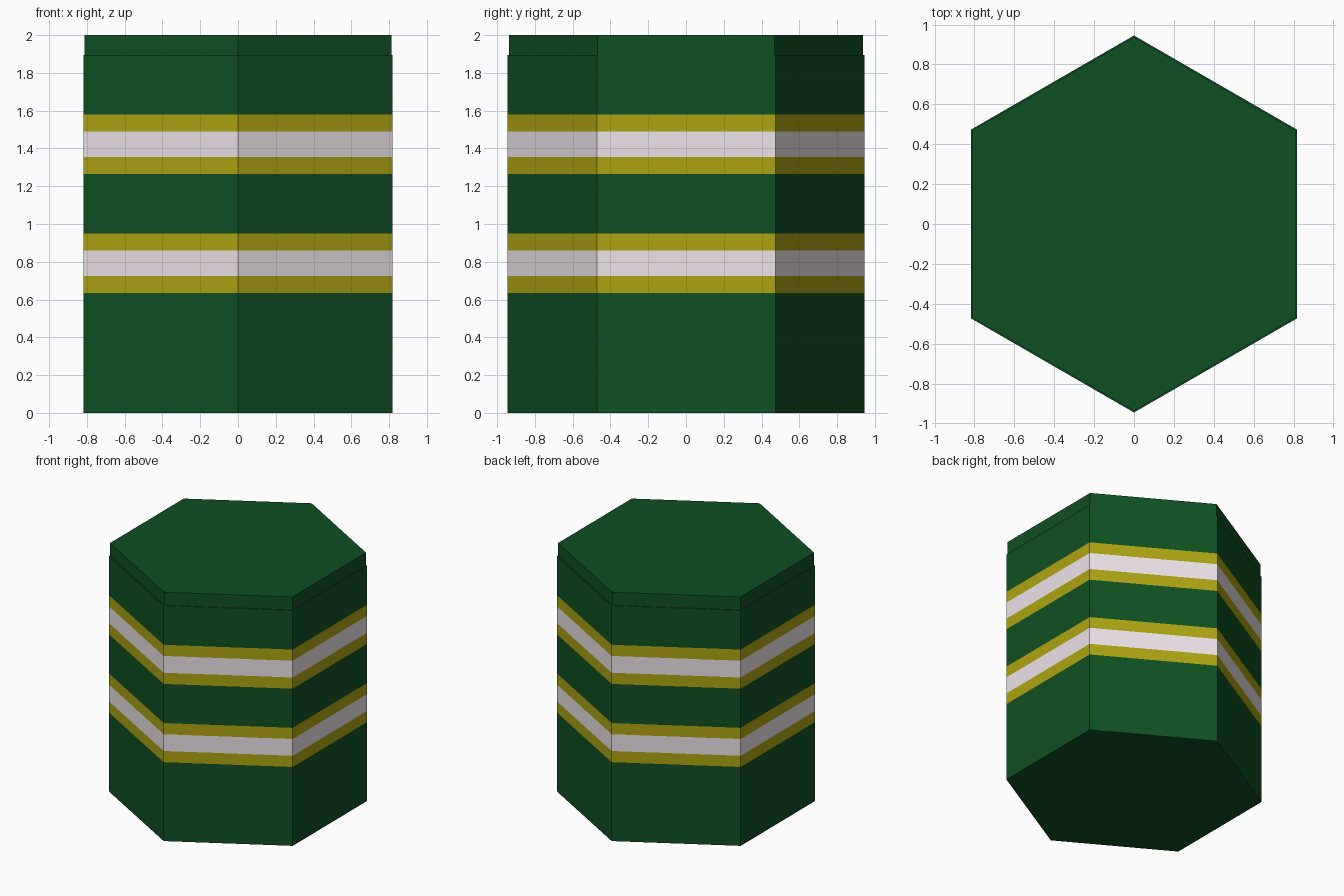
import bpy, bmesh
from math import sin, cos, pi

if "Cube" in bpy.data.objects:
    bpy.data.objects.remove(bpy.data.objects["Cube"])


def material(name, color):
    m = bpy.data.materials.new(name)
    m.diffuse_color = (*color, 1)
    m.use_nodes = True
    m.node_tree.nodes["Principled BSDF"].inputs["Base Color"].default_value = m.diffuse_color
    return m


GREEN = material("green", (0.005, 0.08, 0.016))
YELLOW = material("yellow", (0.42, 0.37, 0.006))
WHITE = material("white", (0.85, 0.77, 0.81))


def hex_stack(name, radius, levels, mats, order):
    """Hexagonal column split at the given heights, one material per layer."""
    bm = bmesh.new()
    rings = [[bm.verts.new((radius * sin(k * pi / 3), -radius * cos(k * pi / 3), z))
              for k in range(6)] for z in levels]
    for lo, hi, idx in zip(rings, rings[1:], order):
        for k in range(6):
            n = (k + 1) % 6
            bm.faces.new((lo[k], lo[n], hi[n], hi[k])).material_index = idx
    bm.faces.new(rings[0][::-1])
    bm.faces.new(rings[-1])
    mesh = bpy.data.meshes.new(name)
    bm.to_mesh(mesh)
    bm.free()
    for m in mats:
        mesh.materials.append(m)
    obj = bpy.data.objects.new(name, mesh)
    bpy.context.collection.objects.link(obj)
    return obj


# Barrel body with two flush striped bands
hex_stack("body", 0.945,
          [0, 0.635, 0.725, 0.86, 0.95, 1.265, 1.355, 1.49, 1.58, 1.895],
          [GREEN, YELLOW, WHITE], [0, 1, 2, 1, 0, 1, 2, 1, 0])

# Slightly narrower lid
hex_stack("lid", 0.937, [1.895, 2.0], [GREEN], [0])
